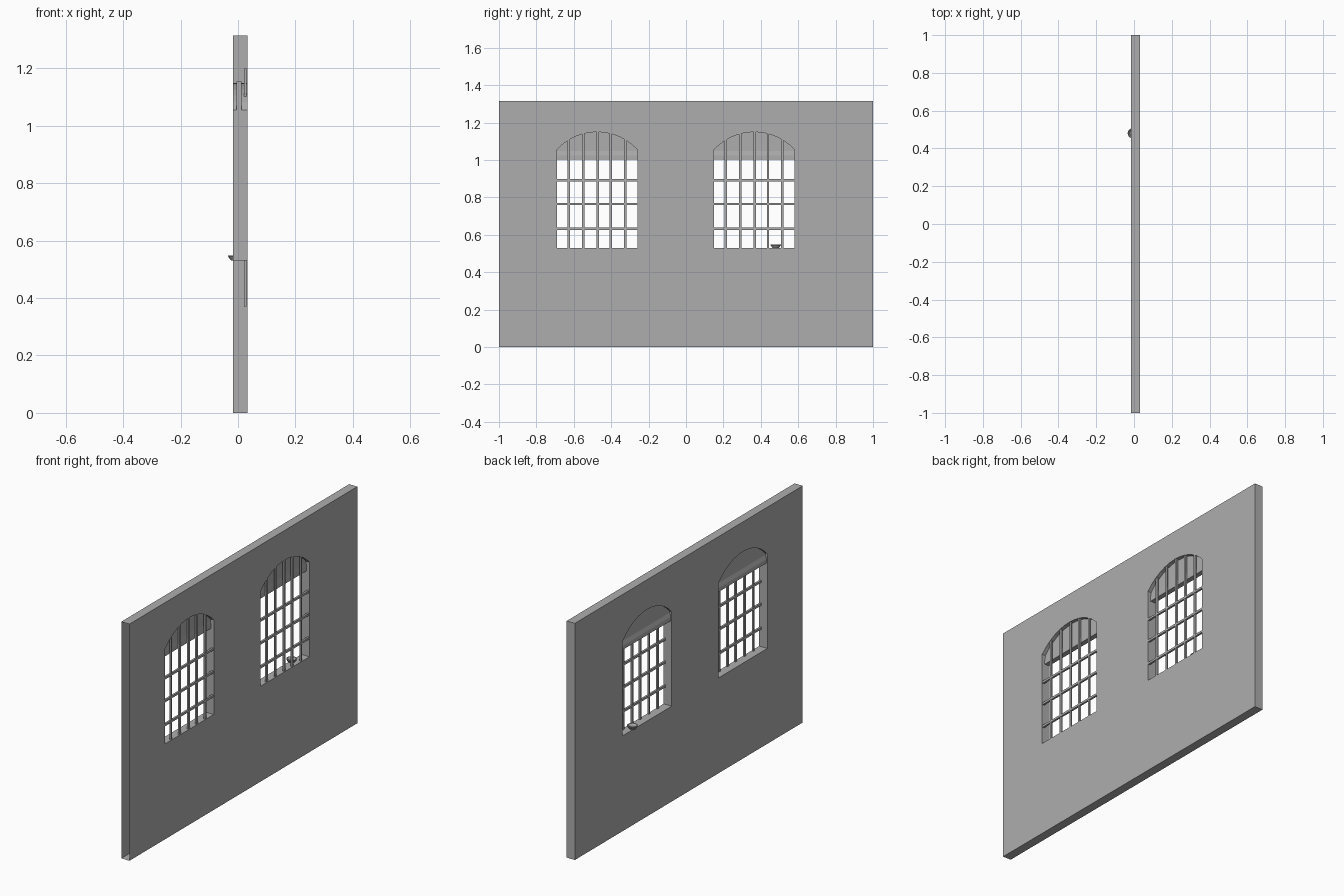
import bpy, bmesh, math

if "Cube" in bpy.data.objects:
    bpy.data.objects.remove(bpy.data.objects["Cube"])

grey = bpy.data.materials.new("stone grey")
grey.diffuse_color = (0.42, 0.42, 0.42, 1)
grey.use_nodes = True
grey.node_tree.nodes["Principled BSDF"].inputs["Base Color"].default_value = grey.diffuse_color

CENTRES = (-0.475, 0.365)      # window middles along y
HALF, SILL, SPRING, TOP = 0.215, 0.53, 1.055, 1.15


def add_object(name, bm):
    me = bpy.data.meshes.new(name)
    bm.to_mesh(me)
    bm.free()
    me.materials.clear()
    me.materials.append(grey)
    ob = bpy.data.objects.new(name, me)
    bpy.context.collection.objects.link(ob)
    return ob


def box(bm, x0, x1, y0, y1, z0, z1):
    r = bmesh.ops.create_cube(bm, size=1)
    for v in r["verts"]:
        v.co = ((x0 + x1) / 2 + v.co.x * (x1 - x0),
                (y0 + y1) / 2 + v.co.y * (y1 - y0),
                (z0 + z1) / 2 + v.co.z * (z1 - z0))


def window_outline(c, n=12):
    rise = TOP - SPRING
    rad = (HALF ** 2 + rise ** 2) / (2 * rise)
    a = math.asin(HALF / rad)
    pts = [(c - HALF, SILL), (c + HALF, SILL)]
    for i in range(n + 1):
        t = a - 2 * a * i / n
        pts.append((c + rad * math.sin(t), TOP - rad + rad * math.cos(t)))
    return pts


# Wall: filled outline with two arched holes, thickness along x
curve = bpy.data.curves.new("wall_profile", "CURVE")
curve.dimensions = "2D"
curve.fill_mode = "BOTH"
curve.extrude = 0.025
outlines = [[(-1, 0), (1, 0), (1, 1.315), (-1, 1.315)]]
outlines += [window_outline(c) for c in CENTRES]
for pts in outlines:
    s = curve.splines.new("POLY")
    s.points.add(len(pts) - 1)
    for p, (u, v) in zip(s.points, pts):
        p.co = (u, v, 0, 1)
    s.use_cyclic_u = True
tmp = bpy.data.objects.new("wall_profile", curve)
bpy.context.collection.objects.link(tmp)
bpy.context.view_layer.update()
mesh = bpy.data.meshes.new_from_object(
    tmp.evaluated_get(bpy.context.evaluated_depsgraph_get()))
bm = bmesh.new()
bm.from_mesh(mesh)
bpy.data.objects.remove(tmp)
for v in bm.verts:
    v.co = (v.co.z + 0.008, v.co.x, v.co.y)
bmesh.ops.remove_doubles(bm, verts=bm.verts, dist=1e-4)
bmesh.ops.recalc_face_normals(bm, faces=bm.faces)
# the -y end is open
end = [f for f in bm.faces if all(v.co.y < -0.999 for v in f.verts)]
bmesh.ops.delete(bm, geom=end, context="FACES_ONLY")
for f in bm.faces:
    f.smooth = False
    f.material_index = 0
add_object("wall", bm)

for side, c in zip(("left", "right"), CENTRES):
    # Window bars, running on into the wall above and below
    bm = bmesh.new()
    for dy in (-0.152, -0.075, 0.003, 0.073, 0.15):
        box(bm, 0.021, 0.030, c + dy - 0.006, c + dy + 0.006, 0.37, 1.20)
    for z in (0.632, 0.765, 0.892):
        box(bm, 0.020, 0.031, c - HALF, c + HALF, z - 0.006, z + 0.006)
    add_object(side + "_window_bars", bm)

    # Raised blind filling the arch
    bm = bmesh.new()
    box(bm, -0.005, 0.012, c - 0.22, c + 0.22, 1.02, 1.155)
    add_object(side + "_blind", bm)

    # Bottom rail of the blind, bevelled profile
    bm = bmesh.new()
    prof = [(-0.012, 1.003), (0.016, 1.003), (0.016, 1.025),
            (0.012, 1.047), (-0.005, 1.047), (-0.012, 1.025)]
    f = bm.faces.new([bm.verts.new((x, c - HALF, z)) for x, z in prof])
    r = bmesh.ops.extrude_face_region(bm, geom=[f], use_keep_orig=True)
    for v in r["geom"]:
        if isinstance(v, bmesh.types.BMVert):
            v.co.y += 2 * HALF
    bmesh.ops.recalc_face_normals(bm, faces=bm.faces)
    add_object(side + "_blind_rail", bm)

# Small bowl on the right sill
bm = bmesh.new()
prof = [(0, 0.530), (0.017, 0.530), (0.027, 0.544), (0.027, 0.548),
        (0.023, 0.548), (0.015, 0.535), (0, 0.535)]
vs = [bm.verts.new((r, 0, z)) for r, z in prof]
es = [bm.edges.new(p) for p in zip(vs, vs[1:])]
bmesh.ops.spin(bm, geom=vs + es, cent=(0, 0, 0), axis=(0, 0, 1),
               angle=2 * math.pi, steps=16, use_duplicate=False)
bmesh.ops.remove_doubles(bm, verts=bm.verts, dist=1e-5)
bmesh.ops.recalc_face_normals(bm, faces=bm.faces)
bowl = add_object("bowl", bm)
bowl.location = (-0.007, 0.48, 0)
